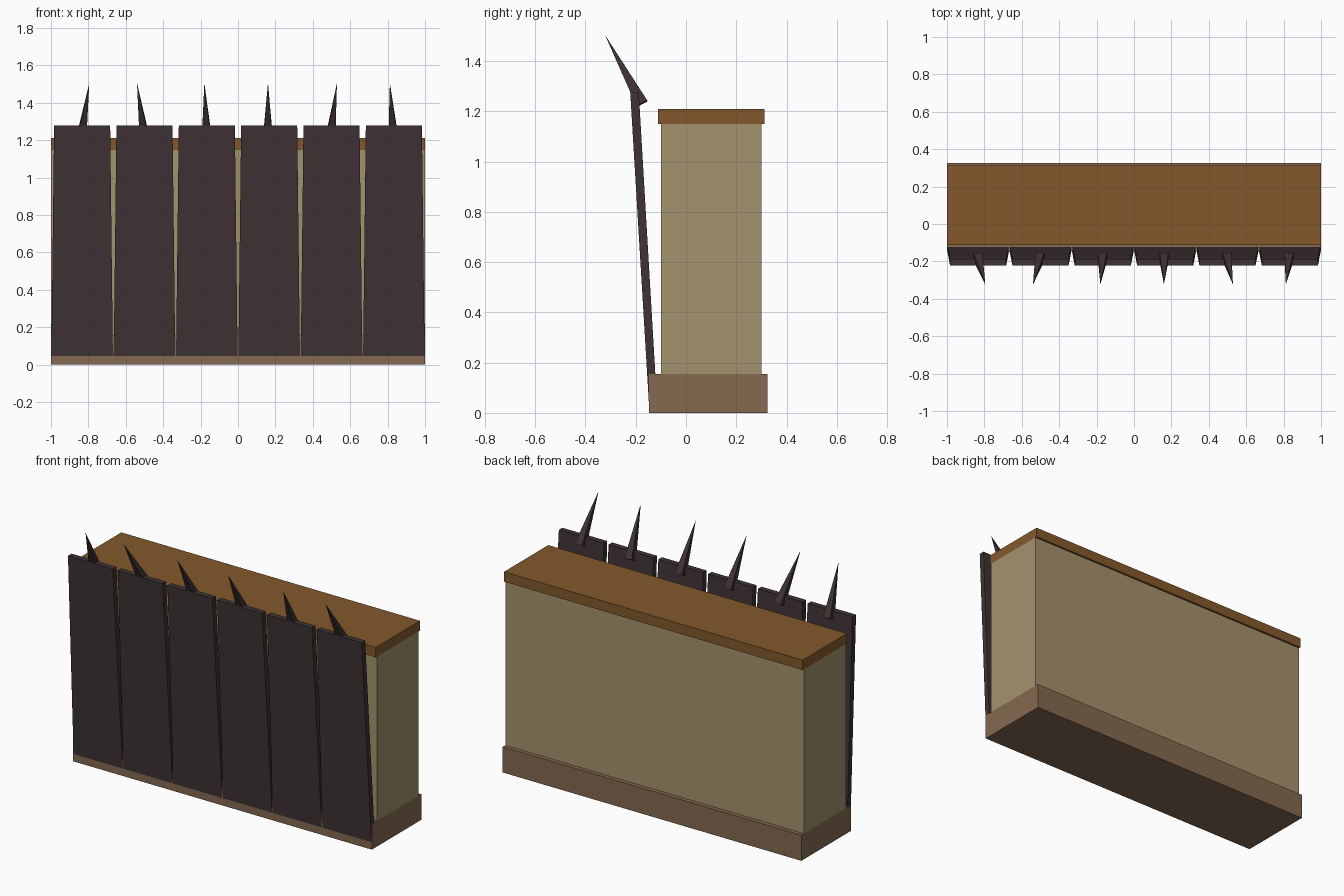
import bpy, bmesh
from mathutils import Vector

if "Cube" in bpy.data.objects:
    bpy.data.objects.remove(bpy.data.objects["Cube"])


def material(name, rgb):
    m = bpy.data.materials.new(name)
    lin = [((c / 255 + 0.055) / 1.055) ** 2.4 for c in rgb]
    m.diffuse_color = (*lin, 1)
    m.use_nodes = True
    m.node_tree.nodes["Principled BSDF"].inputs["Base Color"].default_value = m.diffuse_color
    return m


STONE = material("tan_wall", (164, 146, 109))
WOOD = material("brown_cap", (131, 89, 43))
BASE = material("dull_brown_base", (133, 105, 80))
DARK = material("dark_timber", (63, 51, 52))


def finish(name, bm, mat):
    bmesh.ops.recalc_face_normals(bm, faces=bm.faces)
    me = bpy.data.meshes.new(name)
    bm.to_mesh(me)
    bm.free()
    me.materials.append(mat)
    ob = bpy.data.objects.new(name, me)
    bpy.context.collection.objects.link(ob)
    return ob


def loft(name, mat, bottom, top):
    """Box between two rectangles, each given as (x0, x1, y0, y1, z)."""
    bm = bmesh.new()
    rings = []
    for x0, x1, y0, y1, z in (bottom, top):
        rings.append([bm.verts.new(p) for p in
                      ((x0, y0, z), (x1, y0, z), (x1, y1, z), (x0, y1, z))])
    a, b = rings
    bm.faces.new(a)
    bm.faces.new(b)
    for i in range(4):
        j = (i + 1) % 4
        bm.faces.new((a[i], a[j], b[j], b[i]))
    return finish(name, bm, mat)


def spike(name, base, tip, half):
    """Four-sided spike with a square foot across its axis."""
    base, tip = Vector(base), Vector(tip)
    axis = (tip - base).normalized()
    u = Vector((1, 0, 0))
    u = (u - axis * u.dot(axis)).normalized()
    v = axis.cross(u)
    bm = bmesh.new()
    foot = [bm.verts.new(base + (u * a + v * b) * half)
            for a, b in ((-1, -1), (1, -1), (1, 1), (-1, 1))]
    point = bm.verts.new(tip)
    bm.faces.new(foot)
    for i in range(4):
        bm.faces.new((foot[i], foot[(i + 1) % 4], point))
    return finish(name, bm, DARK)


# Wall body, plinth and cap
loft("plinth", BASE, (-1, 1, -0.148, 0.325, 0), (-1, 1, -0.148, 0.325, 0.155))
loft("wall", STONE, (-1, 1, -0.1, 0.3, 0.155), (-1, 1, -0.1, 0.3, 1.15))
loft("cap", WOOD, (-1, 1, -0.111, 0.312, 1.15), (-1, 1, -0.111, 0.312, 1.21))

# Leaning planks, slightly narrower at the top, each with a spike
feet = (-0.834, -0.503, -0.168, 0.16, 0.497, 0.829)
tips = (-0.795, -0.54, -0.18, 0.16, 0.529, 0.812)
for i in range(6):
    c = (i - 2.5) / 3
    loft(f"plank_{i + 1}", DARK,
         (c - 0.165, c + 0.165, -0.1455, -0.113, 0.003),
         (c - 0.15, c + 0.15, -0.222, -0.188, 1.277))
    spike(f"spike_{i + 1}", (feet[i], -0.175, 1.231), (tips[i], -0.323, 1.505), 0.024)
